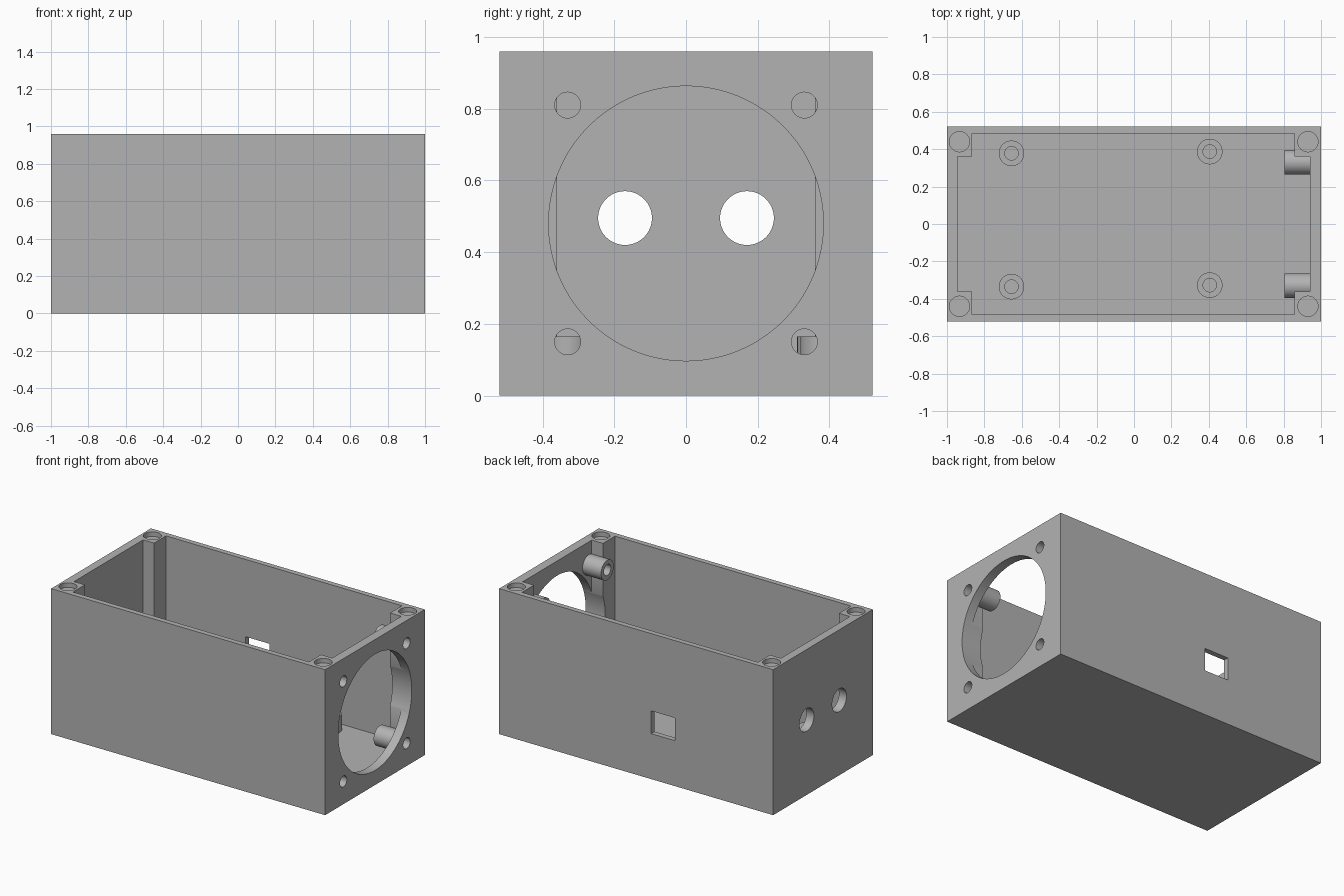
import bpy, bmesh, math
from mathutils import Matrix

cube = bpy.data.objects.get("Cube")
if cube:
    bpy.data.objects.remove(cube, do_unlink=True)

grey = bpy.data.materials.new("plastic grey")
grey.use_nodes = True
colour = (0.45, 0.45, 0.45, 1)
grey.diffuse_color = colour
grey.node_tree.nodes["Principled BSDF"].inputs["Base Color"].default_value = colour

HX, HY, HEIGHT = 1.0, 0.52, 0.96
IN_L, IN_R, IN_Y, FLOOR = -0.945, 0.94, 0.485, 0.06
POST_L, POST_R, POST_Y = -0.865, 0.858, 0.36
SCREWS = [(y, z) for y in (-0.33, 0.33) for z in (0.15, 0.81)]


def finish(name, bm):
    bmesh.ops.recalc_face_normals(bm, faces=bm.faces)
    mesh = bpy.data.meshes.new(name)
    bm.to_mesh(mesh)
    bm.free()
    mesh.materials.append(grey)
    obj = bpy.data.objects.new(name, mesh)
    bpy.context.collection.objects.link(obj)
    return obj


def prism(name, outline, z0, z1):
    bm = bmesh.new()
    face = bm.faces.new([bm.verts.new((x, y, z0)) for x, y in outline])
    top = bmesh.ops.extrude_face_region(bm, geom=[face])
    verts = [v for v in top["geom"] if isinstance(v, bmesh.types.BMVert)]
    bmesh.ops.translate(bm, verts=verts, vec=(0, 0, z1 - z0))
    return finish(name, bm)


def box(name, x0, x1, y0, y1, z0, z1):
    return prism(name, [(x0, y0), (x1, y0), (x1, y1), (x0, y1)], z0, z1)


def rod(name, radius, start, length, axis="Z", sides=64):
    # Cylinder running from start along +X or +Z
    bm = bmesh.new()
    m = Matrix.Translation((0, 0, length / 2))
    if axis == "X":
        m = Matrix.Rotation(math.pi / 2, 4, "Y") @ m
    bmesh.ops.create_cone(bm, cap_ends=True, segments=sides, radius1=radius,
                          radius2=radius, depth=length,
                          matrix=Matrix.Translation(start) @ m)
    return finish(name, bm)


def combine(target, tool, operation="DIFFERENCE"):
    mod = target.modifiers.new(operation.lower(), "BOOLEAN")
    mod.operation, mod.solver, mod.object = operation, "EXACT", tool
    bpy.context.view_layer.objects.active = target
    bpy.ops.object.modifier_apply(modifier=mod.name)
    bpy.data.objects.remove(tool, do_unlink=True)


def smooth(obj):
    bpy.ops.object.select_all(action="DESELECT")
    obj.select_set(True)
    bpy.context.view_layer.objects.active = obj
    bpy.ops.object.shade_smooth_by_angle(angle=math.radians(30))


# Open-topped case; the notched cavity outline leaves four corner posts
body = box("enclosure_body", -HX, HX, -HY, HY, 0, HEIGHT)
outline = [(IN_L, -POST_Y), (POST_L, -POST_Y), (POST_L, -IN_Y), (POST_R, -IN_Y),
           (POST_R, -POST_Y), (IN_R, -POST_Y)]
outline += [(x, -y) for x, y in reversed(outline)]
combine(body, prism("cavity", outline, FLOOR, HEIGHT + 0.1))

# Screw bosses inside the fan wall
for y, z in SCREWS:
    combine(body, rod("boss", 0.066, (0.805, y, z), 0.165, "X"), "UNION")

# Fan opening and its screw holes
combine(body, rod("fan_cut", 0.383, (0.75, 0, 0.48), 0.4, "X", 128))
for y, z in SCREWS:
    combine(body, rod("screw_cut", 0.036, (0.75, y, z), 0.4, "X", 48))

# Round ports in the opposite wall
for y in (-0.17, 0.17):
    combine(body, rod("port_cut", 0.075, (-1.1, y, 0.495), 0.25, "X"))

# Rectangular socket in the back wall
combine(body, box("socket_cut", -0.285, -0.11, 0.4, 0.6, 0.3, 0.45))

# Shallow round recesses on top of the posts
for x in (-0.933, 0.93):
    for y in (-0.44, 0.44):
        combine(body, rod("recess_cut", 0.054, (x, y, HEIGHT - 0.03), 0.1))
smooth(body)

# Hollow standoffs on the floor
for i, (x, y) in enumerate([(-0.655, 0.378), (-0.655, -0.335),
                            (0.405, 0.387), (0.405, -0.327)]):
    standoff = rod(f"standoff_{i + 1}", 0.068, (x, y, FLOOR - 0.01), 0.115)
    combine(standoff, rod("standoff_bore", 0.036, (x, y, FLOOR), 0.2, sides=48))
    smooth(standoff)
